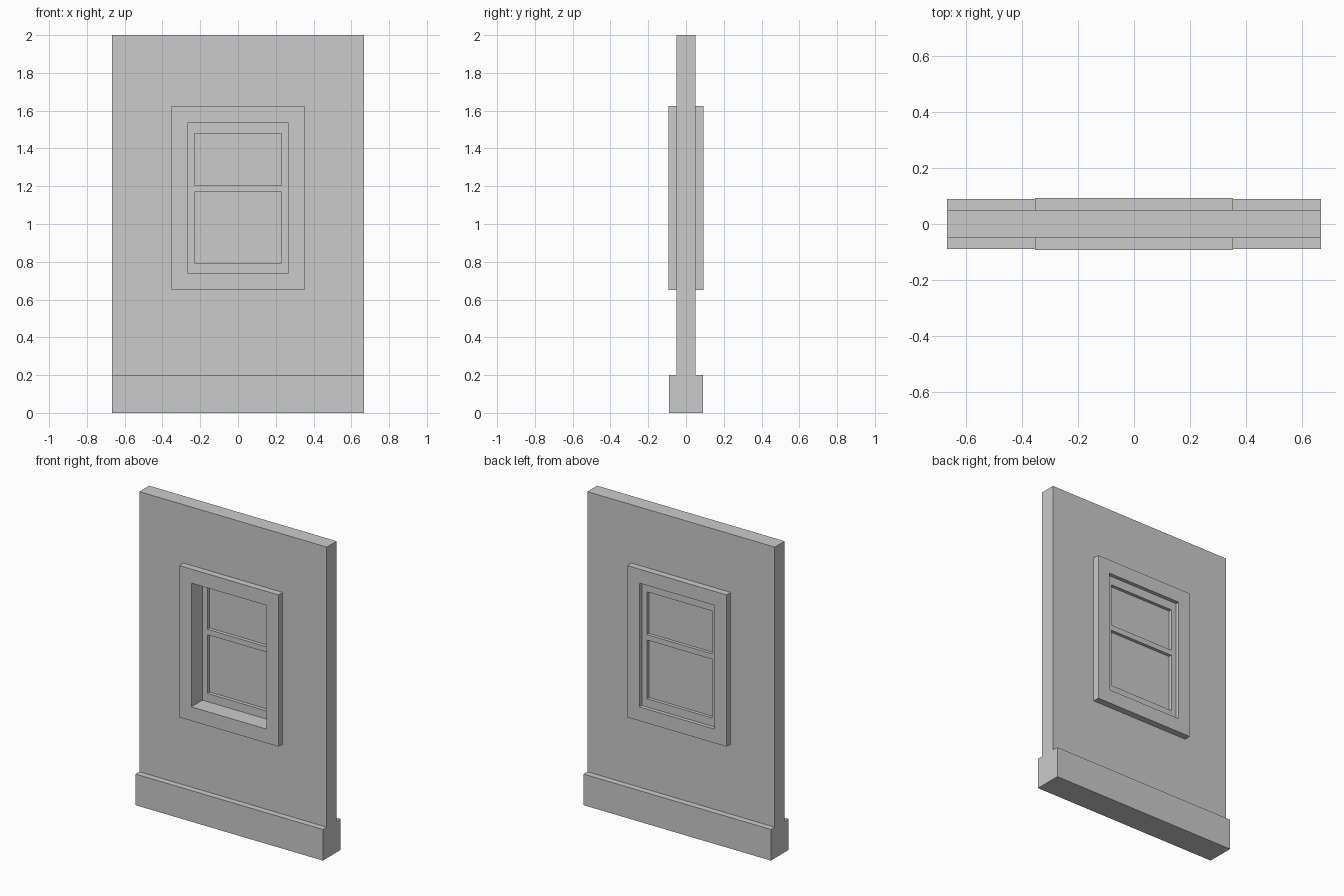
import bpy
import bmesh

if "Cube" in bpy.data.objects:
    bpy.data.objects.remove(bpy.data.objects["Cube"])


def make_object(name, bm):
    bmesh.ops.recalc_face_normals(bm, faces=bm.faces[:])
    mesh = bpy.data.meshes.new(name)
    bm.to_mesh(mesh)
    bm.free()
    obj = bpy.data.objects.new(name, mesh)
    bpy.context.collection.objects.link(obj)
    return obj


def panel(name, half_width, z0, z1, y0, y1):
    """Solid box centred on x = 0."""
    bm = bmesh.new()
    bmesh.ops.create_cube(bm, size=1)
    bmesh.ops.scale(bm, vec=(2 * half_width, y1 - y0, z1 - z0), verts=bm.verts)
    bmesh.ops.translate(bm, vec=(0, (y0 + y1) / 2, (z0 + z1) / 2), verts=bm.verts)
    return make_object(name, bm)


def frame(name, outer, openings, y0, y1):
    """Slab with rectangular through-openings; each rectangle is (half_width, z0, z1).
    All openings share one half width and are listed from bottom to top."""
    w, z0, z1 = outer
    iw = openings[0][0]
    xs = [-w, -iw, iw, w]
    zs = [z0] + [z for o in openings for z in o[1:]] + [z1]
    bm = bmesh.new()
    grid = [[bm.verts.new((x, y0, z)) for x in xs] for z in zs]
    faces = []
    for r in range(len(zs) - 1):
        for c in range(3):
            if c == 1 and r % 2 == 1:
                continue
            faces.append(bm.faces.new((grid[r][c], grid[r][c + 1],
                                       grid[r + 1][c + 1], grid[r + 1][c])))
    new = bmesh.ops.extrude_face_region(bm, geom=faces, use_keep_orig=True)["geom"]
    bmesh.ops.translate(bm, vec=(0, y1 - y0, 0),
                        verts=[g for g in new if isinstance(g, bmesh.types.BMVert)])
    return make_object(name, bm)


WALL = (0.666, 0.2, 2.0)
TRIM = (0.353, 0.65, 1.625)
OPENING = (0.267, 0.74, 1.535)
LOWER_PANE = (0.231, 0.793, 1.17)
UPPER_PANE = (0.231, 1.205, 1.48)

# Wall and its thicker skirting
frame("wall", WALL, [TRIM], -0.05, 0.05)
panel("skirting", 0.666, 0.0, 0.2, -0.089, 0.089)

# Casing that projects on both sides of the wall and lines the opening
frame("window_casing", TRIM, [OPENING], -0.0925, 0.0925)

# Sash set toward the back, with two glass panes
frame("window_sash", OPENING, [LOWER_PANE, UPPER_PANE], 0.02, 0.068)
for name, pane in (("lower_glass", LOWER_PANE), ("upper_glass", UPPER_PANE)):
    panel(name, *pane, 0.043, 0.047)
